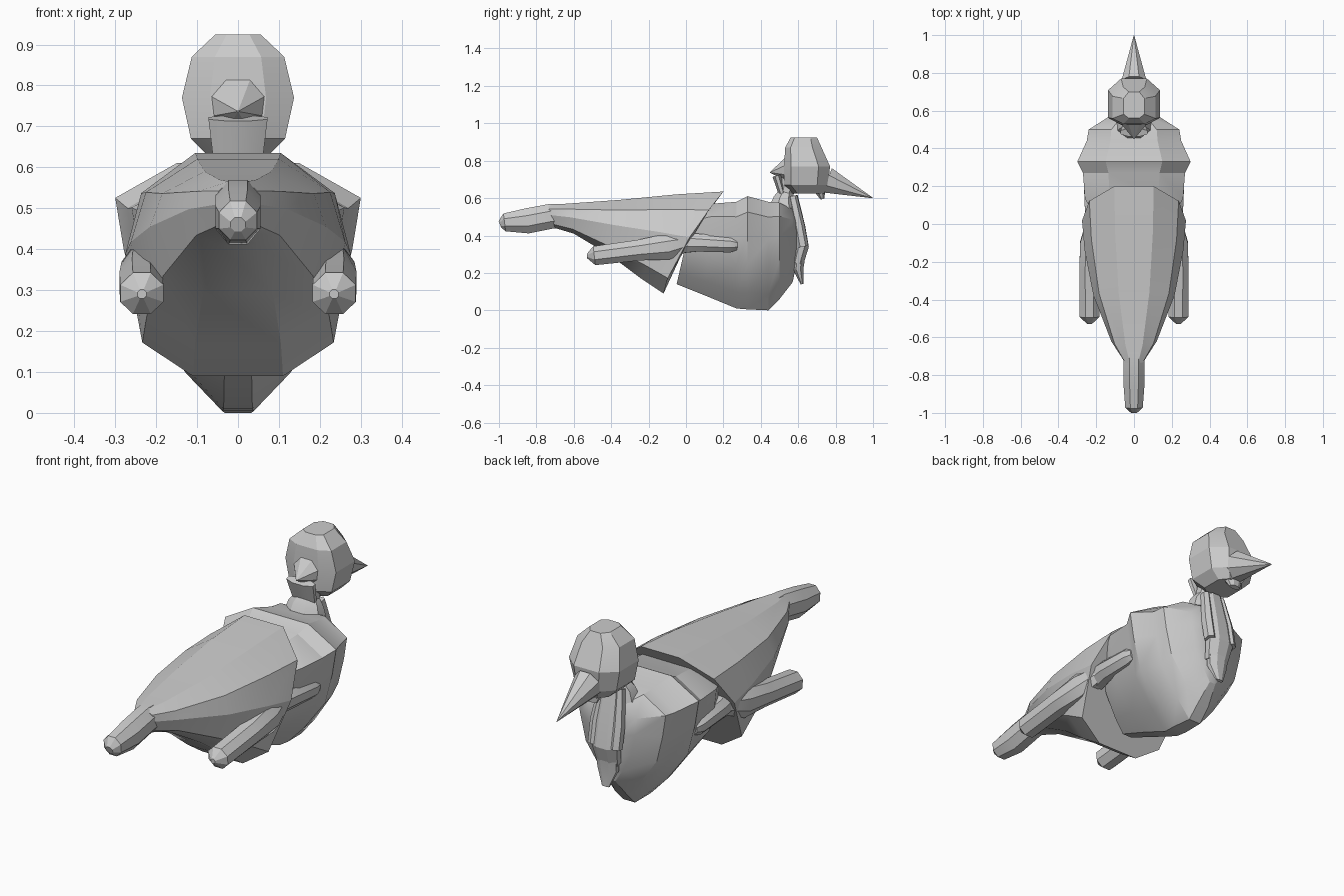
import bpy, bmesh, math
from mathutils import Vector

cube = bpy.data.objects.get("Cube")
if cube:
    bpy.data.objects.remove(cube)

grey = bpy.data.materials.new("plain_grey")
grey.use_nodes = True
grey.diffuse_color = (0.6, 0.6, 0.6, 1)
grey.node_tree.nodes["Principled BSDF"].inputs["Base Color"].default_value = (0.6, 0.6, 0.6, 1)


def loft(name, rings, angle=25):
    """Skin a list of equal-length point rings and cap both ends."""
    bm = bmesh.new()
    loops = [[bm.verts.new(p) for p in ring] for ring in rings]
    n = len(loops[0])
    for a, b in zip(loops, loops[1:]):
        for i in range(n):
            j = (i + 1) % n
            bm.faces.new((a[i], a[j], b[j], b[i]))
    bm.faces.new(loops[0])
    bm.faces.new(loops[-1])
    bmesh.ops.remove_doubles(bm, verts=bm.verts, dist=0.0005)
    bmesh.ops.recalc_face_normals(bm, faces=bm.faces)
    mesh = bpy.data.meshes.new(name)
    bm.to_mesh(mesh)
    bm.free()
    obj = bpy.data.objects.new(name, mesh)
    bpy.context.collection.objects.link(obj)
    mesh.materials.append(grey)
    bpy.ops.object.select_all(action='DESELECT')
    obj.select_set(True)
    bpy.context.view_layer.objects.active = obj
    bpy.ops.object.shade_smooth_by_angle(angle=math.radians(angle))
    return obj


def section(half, y_low, y_high, z_low, z_high, width, bow=1.0):
    """Mirrored cross-section that may lean and bow along y from bottom to top."""
    side = [(fx * width, y_low + (y_high - y_low) * fz ** bow, z_low + (z_high - z_low) * fz)
            for fx, fz in half]
    return side + [(-x, y, z) for x, y, z in reversed(side)]


def tube(name, path, sides=8):
    """Tube along a path of (x, y, z, half width, half height)."""
    pts = [Vector(p[:3]) for p in path]
    rings = []
    for i, p in enumerate(path):
        d = (pts[min(i + 1, len(pts) - 1)] - pts[max(i - 1, 0)]).normalized()
        across = Vector((1, 0, 0))
        across = (across - d * across.dot(d)).normalized()
        up = across.cross(d)
        ring = []
        for k in range(sides):
            a = math.tau * (k + 0.5) / sides
            ring.append(pts[i] + across * p[3] * math.cos(a) + up * p[4] * math.sin(a))
        rings.append(ring)
    return loft(name, rings)


# Chest: keel-shaped, widest at the shoulders
keel = [(0.13, 0), (0.42, 0.15), (0.8, 0.4), (0.93, 0.65), (1, 0.86), (0.5, 1)]
loft("chest", [section(keel, *s) for s in (
    (-0.05, 0.04, 0.14, 0.53, 0.2), (0.1, 0.14, 0.08, 0.57, 0.26),
    (0.27, 0.27, 0.01, 0.58, 0.27), (0.33, 0.33, 0.005, 0.61, 0.3),
    (0.44, 0.44, 0, 0.58, 0.25), (0.5, 0.5, 0.06, 0.575, 0.24),
    (0.57, 0.57, 0.15, 0.54, 0.13), (0.585, 0.6, 0.22, 0.48, 0.06))])

# Hind body: big shell tapering to the tail, front rim leaning forward
shell = [(0.4, 0), (0.85, 0.15), (1, 0.55), (0.86, 0.82), (0.38, 1)]
loft("hind_body", [section(shell, *s) for s in (
    (-0.7, -0.74, 0.44, 0.565, 0.055), (-0.6, -0.64, 0.41, 0.57, 0.12),
    (-0.4, -0.36, 0.29, 0.59, 0.215), (-0.24, -0.05, 0.17, 0.62, 0.262),
    (-0.12, 0.2, 0.09, 0.635, 0.275, 1.4))])

# Tail
tube("tail", [(0, -0.995, 0.46, 0.02, 0.02), (0, -0.97, 0.47, 0.05, 0.052),
              (0, -0.85, 0.478, 0.06, 0.073), (0, -0.72, 0.503, 0.06, 0.072),
              (0, -0.55, 0.51, 0.06, 0.06)])

# Limbs: long rear length plus a forward stub on each side
for side, name in ((1, "left"), (-1, "right")):
    tube(name + "_rear_limb", [(side * x, y, z, w, h) for x, y, z, w, h in (
        (0.235, -0.53, 0.29, 0.012, 0.012), (0.235, -0.49, 0.292, 0.057, 0.055),
        (0.237, -0.25, 0.322, 0.057, 0.06), (0.235, -0.1, 0.34, 0.054, 0.075),
        (0.21, 0.01, 0.365, 0.045, 0.05))])
    tube(name + "_front_limb", [(side * x, y, z, w, h) for x, y, z, w, h in (
        (0.2, -0.03, 0.365, 0.05, 0.065), (0.215, 0.06, 0.362, 0.048, 0.052),
        (0.225, 0.24, 0.352, 0.045, 0.046), (0.225, 0.275, 0.35, 0.03, 0.03))])

# Neck and its base
tube("neck", [(0, 0.52, 0.55, 0.1, 0.08), (0, 0.525, 0.6, 0.085, 0.06),
              (0, 0.535, 0.63, 0.06, 0.045), (0, 0.55, 0.7, 0.06, 0.05)])
tube("nape_collar", [(0, 0.515, 0.62, 0.065, 0.02), (0, 0.485, 0.72, 0.078, 0.025)])

# Hanging throat piece: central strip, two side folds and a tip
tube("throat_strip", [(0, 0.565, 0.61, 0.055, 0.035), (0, 0.6, 0.45, 0.07, 0.04),
                      (0, 0.618, 0.34, 0.075, 0.042), (0, 0.595, 0.25, 0.06, 0.035)])
for side, name in ((1, "left_throat_fold"), (-1, "right_throat_fold")):
    tube(name, [(side * 0.045, 0.57, 0.61, 0.02, 0.025),
                (side * 0.06, 0.605, 0.45, 0.028, 0.03),
                (side * 0.06, 0.625, 0.34, 0.028, 0.03)], 6)
tube("throat_tip", [(0, 0.61, 0.32, 0.06, 0.035), (0, 0.6, 0.22, 0.055, 0.03),
                    (0, 0.62, 0.14, 0.02, 0.008)])


# Head: stacked eight-sided rings
def head_ring(z, back, front, width):
    mid = (back + front) / 2
    half = [(0.5, back), (1, mid - (mid - back) * 0.7),
            (1, mid + (front - mid) * 0.5), (0.5, front)]
    pts = [(x * width, y, z) for x, y in half]
    return pts + [(-x, y, z) for x, y, z in reversed(pts)]


loft("head", [head_ring(*r) for r in (
    (0.625, 0.57, 0.74, 0.07), (0.67, 0.525, 0.76, 0.115), (0.77, 0.525, 0.77, 0.137),
    (0.87, 0.53, 0.725, 0.113), (0.925, 0.56, 0.7, 0.055))])

# Pointed nub at the back of the head
tube("head_nub", [(0, 0.45, 0.737, 0.002, 0.002), (0, 0.57, 0.755, 0.105, 0.095)])

# Beak and chin
tube("beak", [(0, 0.755, 0.695, 0.07, 0.075), (0, 1, 0.6, 0.001, 0.001)])
tube("chin", [(0, 0.71, 0.66, 0.06, 0.04), (0, 0.73, 0.595, 0.03, 0.012)])
